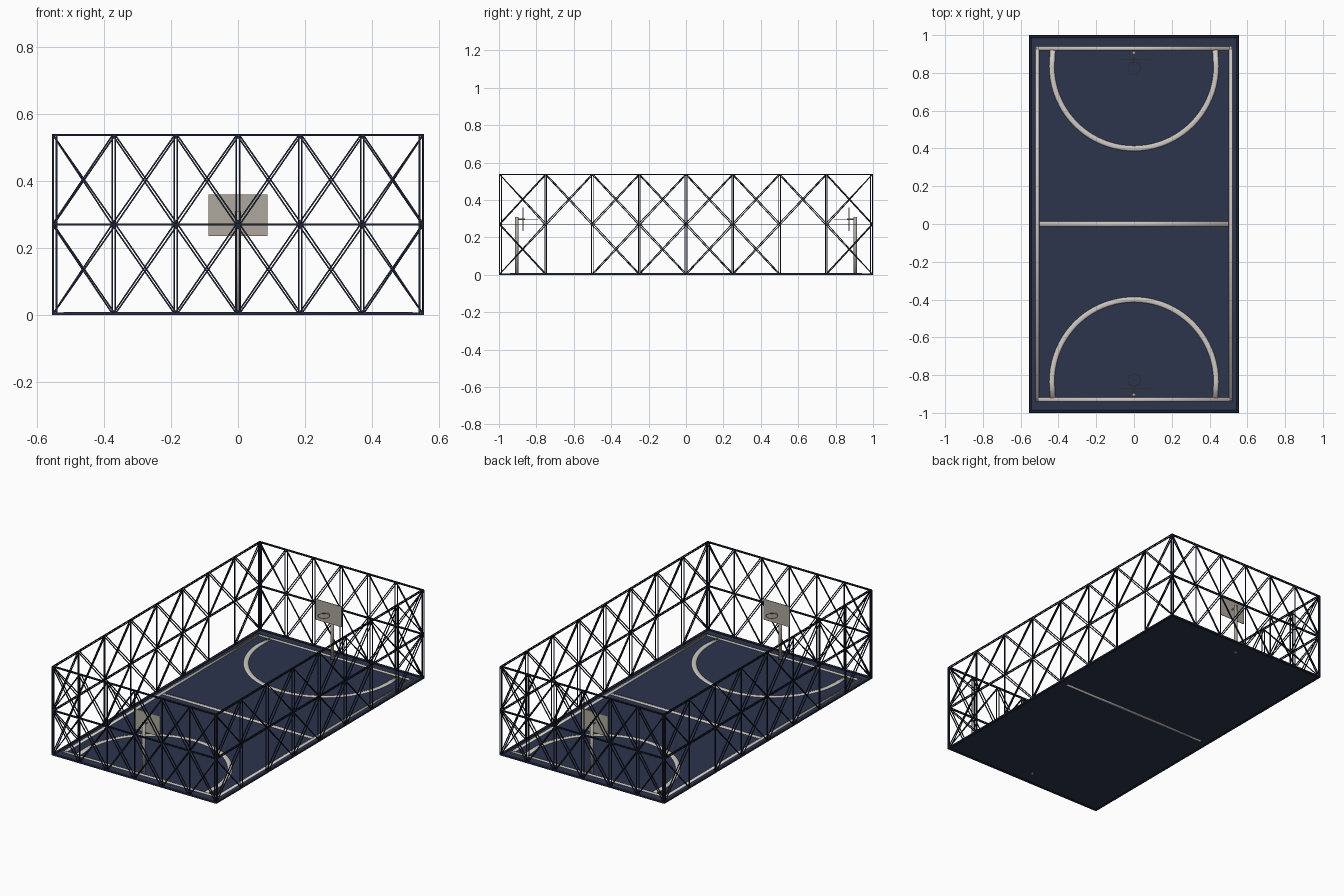
import bpy, bmesh, math
from mathutils import Vector

if "Cube" in bpy.data.objects:
    bpy.data.objects.remove(bpy.data.objects["Cube"])


def material(name, rgb):
    m = bpy.data.materials.new(name)
    m.use_nodes = True
    m.diffuse_color = (*rgb, 1)
    m.node_tree.nodes["Principled BSDF"].inputs["Base Color"].default_value = (*rgb, 1)
    return m


NAVY = material("court navy", (0.025, 0.035, 0.075))
DARK = material("frame dark navy", (0.012, 0.017, 0.035))
CHALK = material("line off white", (0.62, 0.58, 0.54))
BEIGE = material("hoop warm grey", (0.42, 0.39, 0.34))


def finish(name, bm, mat, smooth=False):
    bmesh.ops.recalc_face_normals(bm, faces=bm.faces)
    mesh = bpy.data.meshes.new(name)
    bm.to_mesh(mesh)
    bm.free()
    mesh.materials.append(mat)
    for p in mesh.polygons:
        p.use_smooth = smooth
    ob = bpy.data.objects.new(name, mesh)
    bpy.context.collection.objects.link(ob)
    return ob


def box(bm, lo, hi):
    vs = [bm.verts.new((x, y, z)) for x in (lo[0], hi[0])
          for y in (lo[1], hi[1]) for z in (lo[2], hi[2])]
    bmesh.ops.convex_hull(bm, input=vs)


def sweep(bm, pts, ru, rv, up, sides, closed=False):
    """Sweep an elliptical section along a path; rv is the half size along up."""
    pts = [Vector(p) for p in pts]
    up, n, rings = Vector(up), len(pts), []
    for i, p in enumerate(pts):
        a = pts[i - 1] if (i or closed) else p
        b = pts[(i + 1) % n] if (i < n - 1 or closed) else p
        side = (b - a).cross(up).normalized()
        ring = []
        for k in range(sides):
            t = 2 * math.pi * (k + 0.5) / sides
            ring.append(bm.verts.new(p + side * ru * math.cos(t) + up * rv * math.sin(t)))
        rings.append(ring)
    for i in range(n if closed else n - 1):
        r, s = rings[i], rings[(i + 1) % n]
        for k in range(sides):
            j = (k + 1) % sides
            bm.faces.new((r[k], r[j], s[j], s[k]))
    if not closed:
        bm.faces.new(rings[0])
        bm.faces.new(rings[-1])


# Court slab
W, L, H = 0.555, 1.0, 0.54
bm = bmesh.new()
box(bm, (-W, -L, 0.001), (W, L, 0.005))
finish("court_floor", bm, NAVY)

# Painted lines, slightly raised
ZL = 0.005
bm = bmesh.new()
for s in (-1, 1):
    sweep(bm, [(s * 0.512, -0.94, ZL), (s * 0.512, 0.94, ZL)], 0.011, 0.004, (0, 0, 1), 8)
    sweep(bm, [(-0.52, s * 0.93, ZL), (0.52, s * 0.93, ZL)], 0.011, 0.004, (0, 0, 1), 8)
finish("boundary_lines", bm, CHALK, True)

bm = bmesh.new()
sweep(bm, [(-0.5, 0, 0.004), (0.5, 0, 0.004)], 0.014, 0.0045, (0, 0, 1), 8)
finish("halfway_line", bm, CHALK, True)

for s, name in ((-1, "front_arc"), (1, "back_arc")):
    bm = bmesh.new()
    arc = [(0.435 * math.cos(math.pi * i / 40),
            s * (0.835 - 0.435 * math.sin(math.pi * i / 40)), ZL) for i in range(41)]
    path = [(0.43, s * 0.92, ZL)] + arc + [(-0.43, s * 0.92, ZL)]
    sweep(bm, path, 0.015, 0.004, (0, 0, 1), 8)
    finish(name, bm, CHALK, True)


# Cage walls: every member is a pair of thin rods
ROD, GAP, DEPTH = 0.0032, 0.0045, 0.014


def wall(name, half, bays, place, normal, skip=()):
    bm = bmesh.new()

    def member(a, b, gap=GAP):
        d = (Vector(b) - Vector(a)).normalized()
        for k, depth in ((-1, 0.003), (1, DEPTH)):
            ends = []
            for u, z in (a, b):
                u = min(max(u - k * gap * d.y, -half + ROD), half - ROD)
                z = min(max(z + k * gap * d.x, ROD), H - ROD)
                ends.append(place(u, z, depth))
            sweep(bm, ends, ROD, ROD, normal, 4)

    step = 2 * half / bays
    rows = (0, H / 2, H)
    for i in range(bays + 1):
        u = -half + i * step
        member((u, 0), (u, H))
    for i in range(bays):
        u, v = -half + i * step, -half + (i + 1) * step
        for r in range(2):
            if r == 0 and i in skip:
                continue
            member((u, rows[r]), (v, rows[r + 1]))
            member((u, rows[r + 1]), (v, rows[r]))
    for z in rows:
        member((-half, z), (half, z), 0)
    finish(name, bm, DARK)


for s, name in ((-1, "front_fence"), (1, "back_fence")):
    wall(name, W, 6, lambda u, z, d, s=s: (u, s * (L - d), z), (0, 1, 0))
for s, name in ((-1, "right_fence"), (1, "left_fence")):
    wall(name, L, 8, lambda u, z, d, s=s: (s * (W - d), u, z), (1, 0, 0), (1, 6))

# Base kerb under the cage
bm = bmesh.new()
for s in (-1, 1):
    box(bm, (-W, s * L, 0), (W, s * (L - 0.018), 0.008))
    box(bm, (s * W, -L, 0), (s * (W - 0.016), L, 0.008))
finish("base_kerb", bm, DARK)

# Hoops at both ends
for s, end in ((-1, "front"), (1, "back")):
    bm = bmesh.new()
    sweep(bm, [(0, s * 0.905, 0), (0, s * 0.905, 0.31)], 0.01, 0.01, (0, 1, 0), 12)
    finish(end + "_hoop_post", bm, BEIGE, True)

    bm = bmesh.new()
    box(bm, (-0.088, s * 0.873, 0.235), (0.088, s * 0.869, 0.36))
    finish(end + "_backboard", bm, BEIGE)

    bm = bmesh.new()
    sweep(bm, [(0, s * 0.905, 0.297), (0, s * 0.86, 0.297)], 0.004, 0.004, (0, 0, 1), 6)
    ring = [(0.033 * math.cos(math.pi * i / 12),
             s * 0.825 + 0.033 * math.sin(math.pi * i / 12), 0.297) for i in range(24)]
    sweep(bm, ring, 0.0022, 0.0022, (0, 0, 1), 6, True)
    finish(end + "_rim", bm, BEIGE, True)
